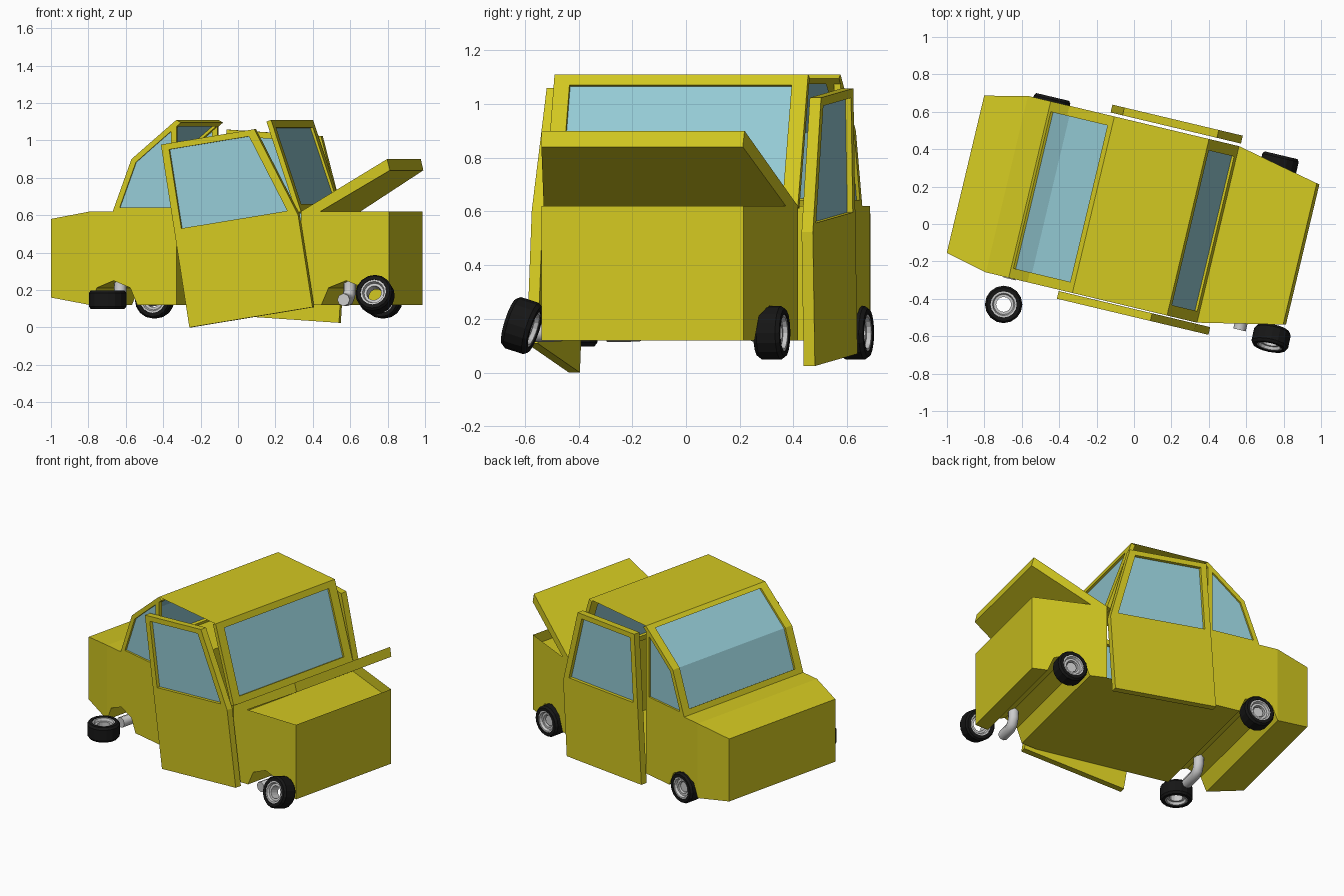
import bpy, bmesh
from math import radians, sin, cos, pi
from mathutils import Matrix, Vector

if "Cube" in bpy.data.objects:
    bpy.data.objects.remove(bpy.data.objects["Cube"])

# Car frame: u along the car (nose at -u), v across, z up; the car is yawed on the ground
CAR = Matrix.Rotation(radians(-13.4), 4, 'Z') @ Matrix.Translation((0, .05, 0))
W = .485


def mat(name, col):
    m = bpy.data.materials.new(name)
    m.diffuse_color = (*col, 1)
    m.use_nodes = True
    m.node_tree.nodes["Principled BSDF"].inputs["Base Color"].default_value = m.diffuse_color
    return m


PAINT = mat("yellow_paint", (.65, .58, .015))
GLASS = mat("glass", (.3, .6, .67))
RUBBER = mat("rubber", (.008, .008, .008))


def add(name, bm, material=None, matrix=CAR):
    bmesh.ops.recalc_face_normals(bm, faces=bm.faces)
    me = bpy.data.meshes.new(name)
    bm.to_mesh(me)
    bm.free()
    ob = bpy.data.objects.new(name, me)
    bpy.context.collection.objects.link(ob)
    ob.matrix_world = matrix
    if material:
        me.materials.append(material)
    return ob


def sheet(name, pts, faces, material):
    bm = bmesh.new()
    vs = [bm.verts.new(p) for p in pts]
    for f in faces:
        bm.faces.new([vs[i] for i in f])
    return add(name, bm, material)


def half_width(u):
    if u < -.71:
        return W * (1 - .11 * (-.71 - u) / .228)
    if u > .45:
        return W * (1 - .204 * (u - .45) / .461)
    return W


def prism(profile, v0=-1, v1=1):
    bm = bmesh.new()
    a = [bm.verts.new((u, v0, z)) for u, z in profile]
    b = [bm.verts.new((u, v1, z)) for u, z in profile]
    n = len(a)
    bm.faces.new(a)
    bm.faces.new(b[::-1])
    for i in range(n):
        j = (i + 1) % n
        bm.faces.new((a[i], b[i], b[j], a[j]))
    return bm


def taper(bm):
    for v in bm.verts:
        v.co.y *= half_width(v.co.x)


def frame(name, outer, inner, depth, glass):
    """Window frame: ring between two outlines, given depth, with a pane inside."""
    d = Vector(depth)
    outer, inner = [Vector(p) for p in outer], [Vector(p) for p in inner]
    bm = bmesh.new()
    rings = [[bm.verts.new(p + o) for p in pts]
             for pts, o in ((outer, d * 0), (inner, d * 0), (inner, d), (outer, d))]
    n = len(outer)
    for k in range(4):
        a, b = rings[k], rings[(k + 1) % 4]
        for i in range(n):
            j = (i + 1) % n
            bm.faces.new((a[i], a[j], b[j], b[i]))
    add(name + "_frame", bm, PAINT)
    sheet(name + "_glass", [p + d * .5 for p in inner], glass, GLASS)


def arch(c, r=.13):
    return [(c - r * cos(k * pi / 4), .12 + r * sin(k * pi / 4)) for k in range(5)]


# Front body with hood and wheel channel
bm = prism([(-.938, .16)] + arch(-.58) + [(-.235, .12), (-.235, .62), (-.71, .62), (-.938, .58)])
bmesh.ops.bisect_plane(bm, geom=bm.verts[:] + bm.edges[:] + bm.faces[:],
                       plane_co=(-.71, 0, 0), plane_no=(1, 0, 0))
taper(bm)
add("front_body", bm, PAINT)

# Rear body, open on top
bm = prism([(.45, .12)] + arch(.686) + [(.911, .12), (.911, .62), (.45, .62)])
taper(bm)
bmesh.ops.delete(bm, geom=[f for f in bm.faces if all(v.co.z > .6 for v in f.verts)],
                 context='FACES_ONLY')
add("trunk_body", bm, PAINT)


def deck(name, u0, u1, z):
    a, b = half_width(u0), half_width(u1)
    sheet(name, [(u0, -a, z), (u1, -b, z), (u1, b, z), (u0, a, z)], [(0, 1, 2, 3)], PAINT)


deck("trunk_floor", .45, .911, .55)
deck("cabin_floor", -.235, .45, .12)
deck("roof", -.235, .285, 1.11)

# Raised trunk lid
bm = prism([(.45, .62), (.9, .9), (.915, .84), (.46, .565)])
taper(bm)
add("trunk_lid", bm, PAINT)


# Windshield (bent), rear window and quarter windows
def bent(pts, w):
    (a, b, c) = pts
    return [(a[0], -w, a[1]), (a[0], w, a[1]), (b[0], w, b[1]),
            (c[0], w, c[1]), (c[0], -w, c[1]), (b[0], -w, b[1])]


frame("windshield", bent([(-.585, .62), (-.482, .9), (-.235, 1.11)], W),
      bent([(-.572, .655), (-.482, .9), (-.26, 1.089)], W - .055),
      (.025, 0, -.015), [(0, 1, 2, 5), (5, 2, 3, 4)])


def flat(u0, z0, u1, z1, w):
    return [(u0, -w, z0), (u0, w, z0), (u1, w, z1), (u1, -w, z1)]


frame("rear_window", flat(.45, .62, .285, 1.11, W), flat(.437, .66, .298, 1.07, W - .06),
      (-.025, 0, -.01), [(0, 1, 2, 3)])
for side, nm in ((-1, "right"), (1, "left")):
    q = [(-.585, .62), (-.482, .9), (-.235, 1.11), (-.235, .62)]
    g = [(-.555, .642), (-.461, .88), (-.265, 1.05), (-.265, .642)]
    frame(nm + "_quarter_window", [(u, side * W, z) for u, z in q],
          [(u, side * W, z) for u, z in g], (0, -side * .025, 0), [(0, 1, 2, 3)])


# Loose doors, each turned in its own plane about its lower front corner
def door(name, corner, angle, v_out, depth):
    ca, sa = cos(radians(angle)), sin(radians(angle))

    def turn(pts):
        return [(corner[0] + u * ca - z * sa, corner[1] + u * sa + z * ca) for u, z in pts]
    bm = prism(turn([(0, 0), (.685, 0), (.685, .5), (0, .5)]), v_out, v_out + depth)
    add(name + "_panel", bm, PAINT)
    o = turn([(0, .5), (.685, .5), (.52, .99), (0, .99)])
    i = turn([(.04, .53), (.63, .53), (.485, .957), (.04, .957)])
    frame(name + "_window", [(u, v_out, z) for u, z in o], [(u, v_out, z) for u, z in i],
          (0, depth, 0), [(0, 1, 2, 3)])


door("right_door", (-.152, 0), 9.1, -.534, .042)
door("left_door", (-.26, .07), -3.8, .544, -.043)


# Wheels: lathed tyre and rim, spun about local z
def lathe(name, profile, matrix, material=None, n=16):
    bm = bmesh.new()
    rings = [[bm.verts.new((r * cos(2 * pi * k / n), r * sin(2 * pi * k / n), z))
              for k in range(n)] for r, z in profile]
    for a, b in zip(rings, rings[1:] + rings[:1]):
        for k in range(n):
            j = (k + 1) % n
            bm.faces.new((a[k], a[j], b[j], b[k]))
    add(name, bm, material, matrix)


def wheel(name, loc, axis):
    m = Matrix.Translation(loc) @ Vector(axis).to_track_quat('Z', 'Y').to_matrix().to_4x4()
    lathe(name + "_tyre", [(.07, -.05), (.09, -.05), (.1, -.036), (.1, .036),
                           (.09, .05), (.07, .05)], m, RUBBER)
    lathe(name + "_rim", [(.07, -.046), (.06, -.046), (.054, -.03), (.04, -.03),
                          (.04, .03), (.054, .03), (.06, .046), (.07, .046)], m)


side_axis = CAR.to_3x3() @ Vector((0, 1, 0))
wheel("left_front_wheel", CAR @ Vector((-.58, .46, .148)), side_axis)
wheel("left_rear_wheel", CAR @ Vector((.68, .44, .148)), side_axis)
wheel("right_front_wheel", (-.697, -.43, .148), (0, 0, 1))
wheel("right_rear_wheel", (.733, -.61, .175), (-.2, -.93, .3))


# Bent axle pipes
def pipe(name, u, side, end):
    cu = bpy.data.curves.new(name, 'CURVE')
    cu.dimensions = '3D'
    cu.bevel_depth, cu.bevel_resolution, cu.use_fill_caps = .034, 2, True
    pts = [(.33, .27), (.33, .2), (.345, .165), (.375, .148), (end, .148)]
    s = cu.splines.new('POLY')
    s.points.add(len(pts) - 1)
    for p, (v, z) in zip(s.points, pts):
        p.co = (u, side * v, z, 1)
    ob = bpy.data.objects.new(name, cu)
    bpy.context.collection.objects.link(ob)
    ob.matrix_world = CAR


pipe("left_front_axle", -.58, 1, .48)
pipe("left_rear_axle", .68, 1, .46)
pipe("right_front_axle", -.58, -1, .49)
pipe("right_rear_axle", .68, -1, .47)
